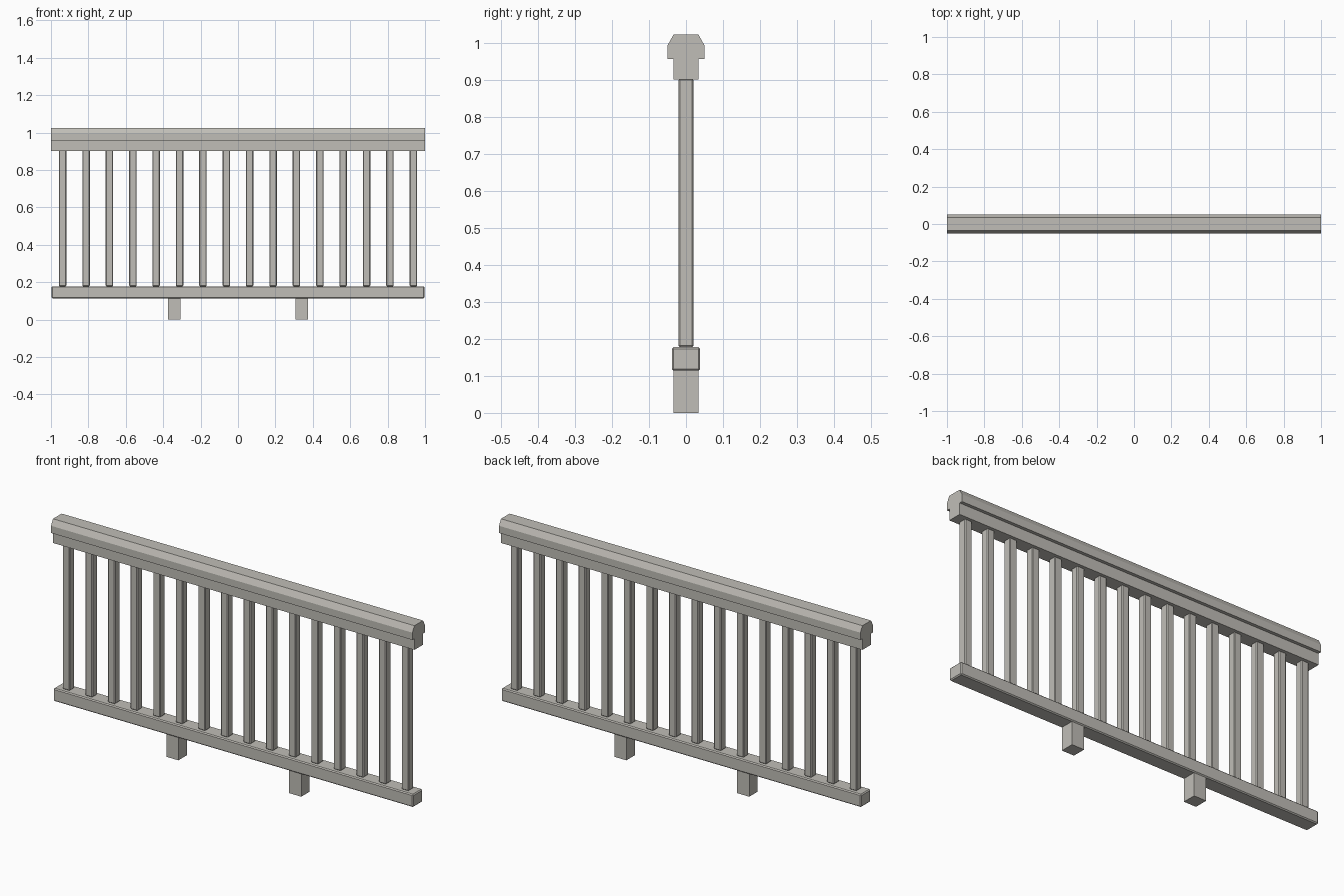
import bpy
import bmesh

if "Cube" in bpy.data.objects:
    bpy.data.objects.remove(bpy.data.objects["Cube"])

# One stone-grey colour
stone = bpy.data.materials.new("warm_grey_stone")
stone.diffuse_color = (0.53, 0.515, 0.475, 1)
stone.use_nodes = True
stone.node_tree.nodes["Principled BSDF"].inputs["Base Color"].default_value = stone.diffuse_color


def add_object(name, bm):
    bmesh.ops.recalc_face_normals(bm, faces=bm.faces)
    mesh = bpy.data.meshes.new(name)
    bm.to_mesh(mesh)
    bm.free()
    mesh.materials.append(stone)
    obj = bpy.data.objects.new(name, mesh)
    bpy.context.collection.objects.link(obj)
    return obj


def box(name, x, sx, sy, z0, z1, bevel=0.0):
    bm = bmesh.new()
    bmesh.ops.create_cube(bm, size=1)
    for v in bm.verts:
        v.co = (x + v.co.x * sx, v.co.y * sy, (z0 + z1) / 2 + v.co.z * (z1 - z0))
    if bevel:
        bmesh.ops.bevel(bm, geom=bm.edges[:], offset=bevel, segments=1,
                        affect='EDGES', profile=0.5)
    return add_object(name, bm)


# Handrail: half profile mirrored across y, extruded along x
half = [(0.034, 0.902), (0.034, 0.958), (0.05, 0.958), (0.05, 0.994), (0.034, 1.023)]
profile = half + [(-y, z) for y, z in reversed(half)]
bm = bmesh.new()
face = bm.faces.new([bm.verts.new((-1, y, z)) for y, z in profile])
ext = bmesh.ops.extrude_face_region(bm, geom=[face], use_keep_orig=True)
for v in ext["geom"]:
    if isinstance(v, bmesh.types.BMVert):
        v.co.x = 1
add_object("handrail", bm)

# Bottom rail with softened edges
box("bottom_rail", 0, 1.992, 0.077, 0.114, 0.178, 0.005)

# Row of sixteen balusters
for i in range(16):
    box(f"baluster_{i + 1}", -0.9375 + 0.125 * i, 0.04, 0.04, 0.178, 0.904, 0.004)

# Two feet
for side, x in (("left", -0.34), ("right", 0.34)):
    box(f"{side}_foot", x, 0.067, 0.067, 0, 0.116)
